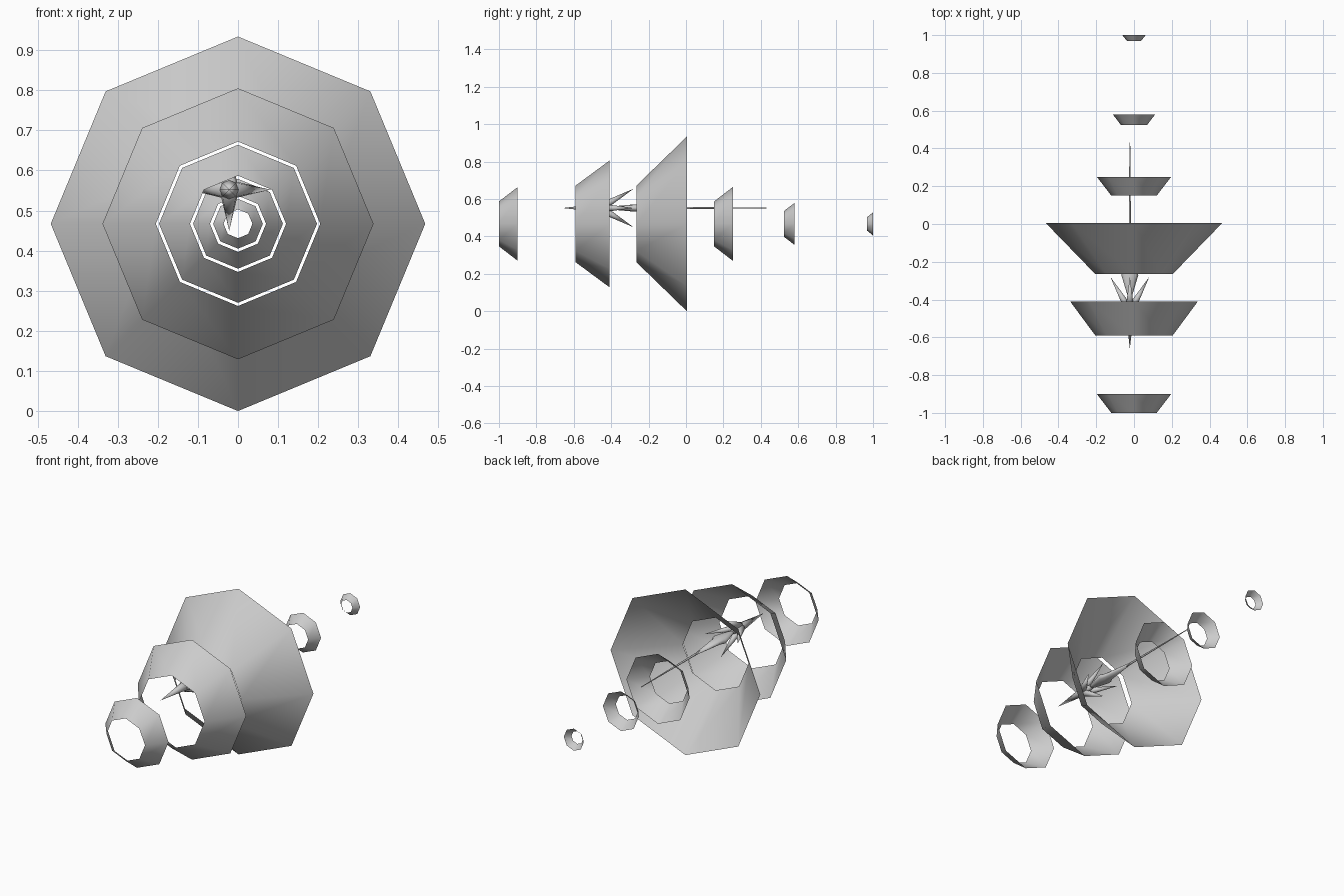
import bpy, bmesh, math
from mathutils import Matrix, Vector

if "Cube" in bpy.data.objects:
    bpy.data.objects.remove(bpy.data.objects["Cube"])

steel = bpy.data.materials.new("grey_metal")
steel.diffuse_color = (0.6, 0.6, 0.6, 1)
steel.use_nodes = True
steel.node_tree.nodes["Principled BSDF"].inputs["Base Color"].default_value = steel.diffuse_color


def lathe(name, sections, matrix=Matrix(), sides=8):
    """Loft (y, half width, half height) sections along y, ends open or pointed."""
    bm = bmesh.new()
    loops = []
    for y, rx, rz in sections:
        angles = [2 * math.pi * i / sides for i in range(sides)]
        loops.append([bm.verts.new((rx * math.cos(a), y, rz * math.sin(a))) for a in angles])
    for f, b in zip(loops, loops[1:]):
        for i in range(sides):
            j = (i + 1) % sides
            bm.faces.new((f[i], b[i], b[j], f[j]))
    bmesh.ops.remove_doubles(bm, verts=bm.verts, dist=1e-5)
    bmesh.ops.transform(bm, matrix=matrix, verts=bm.verts)
    for face in bm.faces:
        face.smooth = True
    mesh = bpy.data.meshes.new(name)
    bm.to_mesh(mesh)
    bm.free()
    mesh.materials.append(steel)
    obj = bpy.data.objects.new(name, mesh)
    bpy.context.collection.objects.link(obj)
    return obj


# Open octagonal rings: front y, back y, front radius, back radius
rings = [(-1.0, -0.9, 0.12, 0.197), (-0.59, -0.41, 0.205, 0.338),
         (-0.265, 0.005, 0.205, 0.467), (0.15, 0.25, 0.12, 0.197),
         (0.525, 0.58, 0.07, 0.112), (0.968, 1.0, 0.036, 0.062)]
for n, (y0, y1, r0, r1) in enumerate(rings):
    lathe(f"ring_{n + 1}", [(y0, r0, r0), (y1, r1, r1)],
          Matrix.Translation((0, 0, 0.467)))

# Dart: nose spike, body and long thin tail
centre = Matrix.Translation((-0.022, 0, 0.552))
lathe("dart_nose", [(-0.66, 0, 0), (-0.45, 0.024, 0.024), (-0.38, 0.012, 0.012),
                    (-0.36, 0, 0)], centre)
lathe("dart_body", [(-0.42, 0, 0), (-0.36, 0.018, 0.012), (-0.27, 0.045, 0.02),
                    (-0.24, 0.03, 0.016), (0.0, 0, 0)], centre)
lathe("dart_tail", [(-0.4, 0.008, 0.008), (0.1, 0.005, 0.005), (0.43, 0.002, 0.002),
                    (0.432, 0, 0)], centre)

# Four swept-back barbs around the dart
root_y, tip_y, tip_r = -0.46, -0.28, 0.103
length = math.hypot(tip_y - root_y, tip_r)
tilt = Matrix.Rotation(math.atan2(tip_r, tip_y - root_y), 4, 'X')
for n in range(4):
    place = (centre @ Matrix.Translation((0, root_y, 0))
             @ Matrix.Rotation(n * math.pi / 2, 4, 'Y') @ tilt)
    lathe(f"barb_{n + 1}", [(0, 0, 0), (0.02, 0.022, 0.022), (length, 0, 0)], place)
